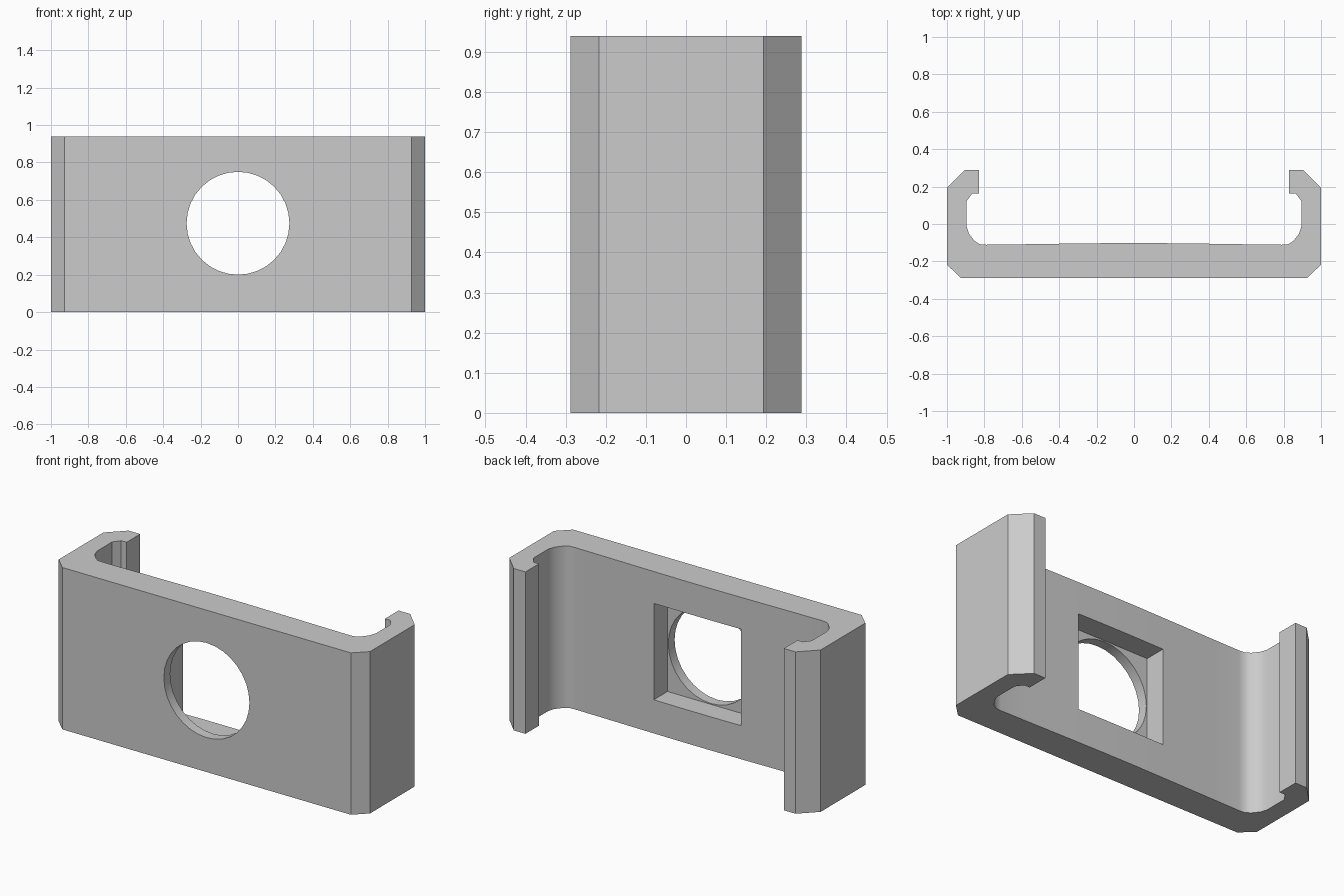
import bpy
import bmesh
from math import radians
from mathutils import Matrix

HEIGHT = 0.94
HOLE_Z = 0.475
FRONT_Y = -0.288

if "Cube" in bpy.data.objects:
    bpy.data.objects.remove(bpy.data.objects["Cube"])

grey = bpy.data.materials.new("plain grey")
grey.use_nodes = True
colour = (0.6, 0.6, 0.6, 1)
grey.diffuse_color = colour
grey.node_tree.nodes["Principled BSDF"].inputs["Base Color"].default_value = colour


def make_object(name, bm):
    bmesh.ops.recalc_face_normals(bm, faces=bm.faces)
    mesh = bpy.data.meshes.new(name)
    bm.to_mesh(mesh)
    bm.free()
    mesh.materials.append(grey)
    obj = bpy.data.objects.new(name, mesh)
    bpy.context.collection.objects.link(obj)
    return obj


# Half of the C-shaped section: outer chamfers, hooked lip, rounded inner corner, bowed back plate
half = [(0.927, FRONT_Y), (1, -0.217), (1, 0.193), (0.905, 0.288),
        (0.83, 0.288), (0.83, 0.163), (0.865, 0.163), (0.895, 0.123),
        (0.895, -0.015), (0.882, -0.053), (0.853, -0.09), (0.825, -0.108),
        (0.79, -0.111), (0.63, -0.109), (0.36, -0.105), (0.1, -0.102)]
section = half + [(-x, y) for x, y in reversed(half)]

bm = bmesh.new()
base = bm.faces.new([bm.verts.new((x, y, 0)) for x, y in section])
extruded = bmesh.ops.extrude_face_region(bm, geom=[base])["geom"]
bmesh.ops.translate(bm, vec=(0, 0, HEIGHT),
                    verts=[v for v in extruded if isinstance(v, bmesh.types.BMVert)])
bracket = make_object("clip_bracket", bm)

# Round through-hole cutter
bm = bmesh.new()
bmesh.ops.create_cone(bm, cap_ends=True, segments=32, radius1=0.275, radius2=0.275, depth=0.5,
                      matrix=Matrix.Translation((0, -0.2, HOLE_Z)) @ Matrix.Rotation(radians(90), 4, "X"))
round_cutter = make_object("round_hole_cutter", bm)

# Square pocket cutter, sunk into the inner face
bm = bmesh.new()
bmesh.ops.create_cube(bm, size=1, matrix=Matrix.Translation((0, -0.08, HOLE_Z))
                      @ Matrix.Diagonal((0.56, 0.3, 0.56, 1)))
square_cutter = make_object("square_pocket_cutter", bm)

for cutter in (round_cutter, square_cutter):
    cut = bracket.modifiers.new(cutter.name, "BOOLEAN")
    cut.operation = "DIFFERENCE"
    cut.solver = "EXACT"
    cut.object = cutter

# Bake the cuts and drop the cutters
bpy.ops.object.select_all(action="DESELECT")
bracket.select_set(True)
bpy.context.view_layer.objects.active = bracket
for name in [m.name for m in bracket.modifiers]:
    bpy.ops.object.modifier_apply(modifier=name)
for cutter in (round_cutter, square_cutter):
    bpy.data.objects.remove(cutter)

bpy.ops.object.shade_smooth_by_angle(angle=radians(32))
